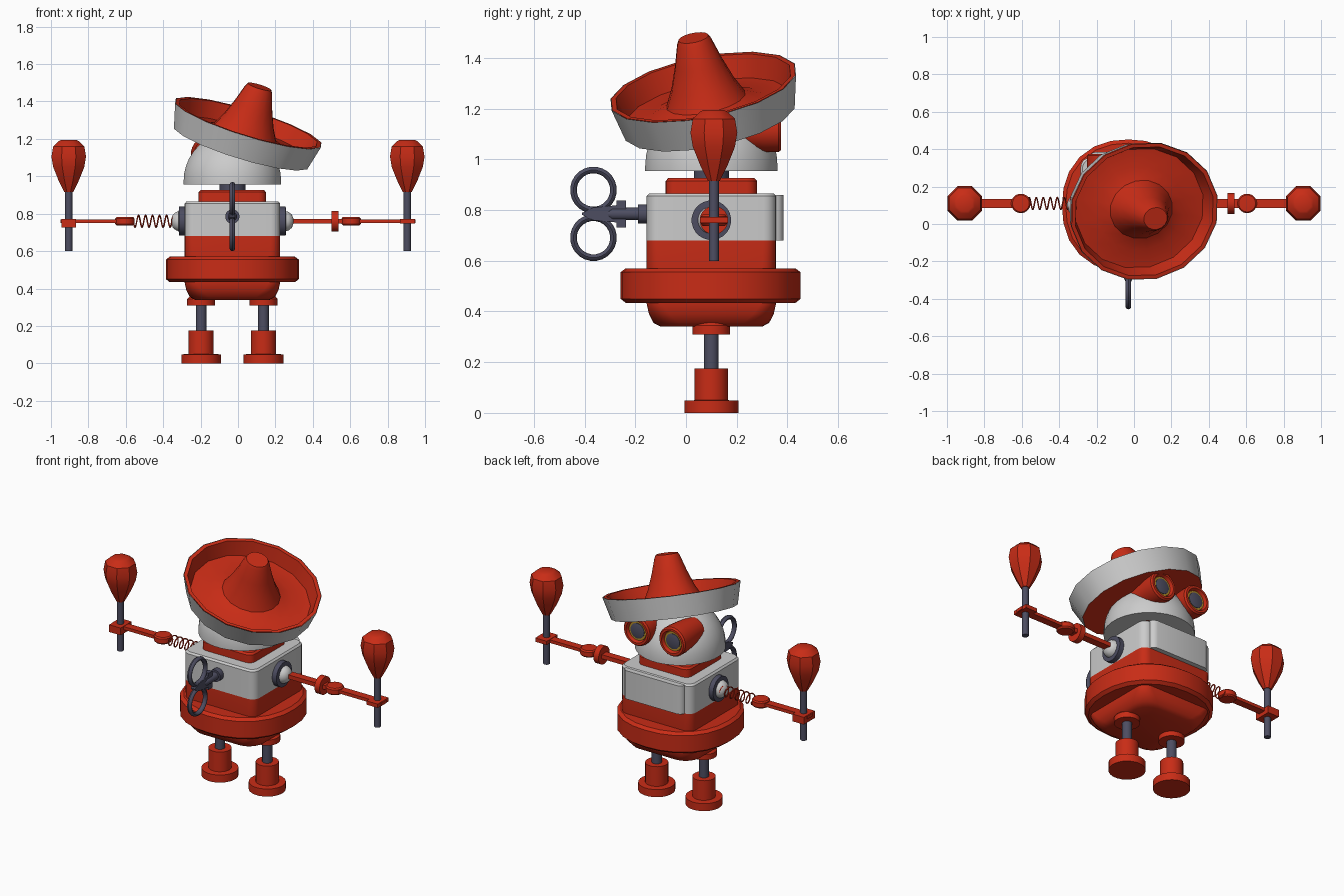
import bpy, bmesh, math
from mathutils import Vector

if "Cube" in bpy.data.objects:
    bpy.data.objects.remove(bpy.data.objects["Cube"])


def material(name, rgb):
    m = bpy.data.materials.new(name)
    m.diffuse_color = (*rgb, 1)
    m.use_nodes = True
    m.node_tree.nodes["Principled BSDF"].inputs["Base Color"].default_value = m.diffuse_color
    return m


RED = material("red", (0.58, 0.025, 0.008))
SLATE = material("slate", (0.075, 0.075, 0.12))
OCHRE = material("ochre", (0.45, 0.25, 0.02))
X, Y, Z = Vector((1, 0, 0)), Vector((0, 1, 0)), Vector((0, 0, 1))
CX, CY = -0.03, 0.1          # body centre
ARM_Y, ARM_Z = 0.11, 0.76


def finish(name, bm, mat=None, angle=35):
    bmesh.ops.recalc_face_normals(bm, faces=bm.faces)
    me = bpy.data.meshes.new(name)
    bm.to_mesh(me)
    bm.free()
    ob = bpy.data.objects.new(name, me)
    bpy.context.collection.objects.link(ob)
    if mat:
        me.materials.append(mat)
    bpy.ops.object.select_all(action='DESELECT')
    ob.select_set(True)
    bpy.context.view_layer.objects.active = ob
    bpy.ops.object.shade_smooth_by_angle(angle=math.radians(angle))
    return ob


def loft(name, rings, mat=None, caps=(True, True), angle=35):
    """Skin a list of equally sized point rings."""
    bm = bmesh.new()
    vs = [[bm.verts.new(p) for p in ring] for ring in rings]
    n = len(vs[0])
    for a, b in zip(vs, vs[1:]):
        for i in range(n):
            j = (i + 1) % n
            bm.faces.new((a[i], a[j], b[j], b[i]))
    for cap, ring in zip(caps, (vs[0], vs[-1])):
        if cap:
            bm.faces.new(ring)
    return finish(name, bm, mat, angle)


def lathe(name, profile, center, axis=Z, mat=None, n=24, caps=(True, True), sy=1, angle=35):
    """Revolve (radius, height) points round an axis."""
    q = Z.rotation_difference(axis)
    rings = []
    for r, h in profile:
        ts = [2 * math.pi * (i + 0.5) / n for i in range(n)]
        rings.append([Vector(center) + q @ Vector((r * math.cos(t), sy * r * math.sin(t), h)) for t in ts])
    return loft(name, rings, mat, caps, angle)


def rounded(half, corner, z):
    """Rounded square ring round the body centre."""
    pts = []
    for k, (sx, sy) in enumerate(((1, 1), (-1, 1), (-1, -1), (1, -1))):
        for i in range(6):
            t = math.pi / 2 * (k + i / 5)
            pts.append((CX + sx * (half - corner) + corner * math.cos(t),
                        CY + sy * (half - corner) + corner * math.sin(t), z))
    return pts


def box(name, lo, hi, mat=None, bevel=0.0):
    bm = bmesh.new()
    bmesh.ops.create_cube(bm, size=1)
    for v in bm.verts:
        v.co = [l + (c + 0.5) * (h - l) for c, l, h in zip(v.co, lo, hi)]
    if bevel:
        edges = [e for e in bm.edges if abs(e.verts[0].co.z - e.verts[1].co.z) > 1e-4]
        bmesh.ops.bevel(bm, geom=edges, offset=bevel, segments=3, profile=0.5, affect='EDGES')
    return finish(name, bm, mat)


# Body: rounded square shell in three steps, front panel and neck
loft("lower_body", [rounded(0.2, 0.1, 0.34), rounded(0.228, 0.1, 0.355), rounded(0.246, 0.08, 0.39),
                    rounded(0.255, 0.06, 0.43), rounded(0.255, 0.05, 0.68)], RED)
loft("upper_body", [rounded(0.255, 0.05, 0.68), rounded(0.255, 0.05, 0.855), rounded(0.245, 0.045, 0.866)])
loft("shoulder_plate", [rounded(0.18, 0.04, 0.86), rounded(0.18, 0.04, 0.915), rounded(0.17, 0.035, 0.926)], RED)
box("chest_panel", (-0.24, 0.3, 0.68), (0.18, 0.385, 0.86), None, 0.035)
lathe("neck", [(0.07, 0.92), (0.07, 0.965)], (CX, CY, 0), mat=SLATE)


# Belt: almost round, softly squared ring
def squircle(s, z, n=24, e=2.25):
    out = []
    for i in range(n):
        c, d = math.cos(2 * math.pi * i / n), math.sin(2 * math.pi * i / n)
        r = s / (abs(c) ** e + abs(d) ** e) ** (1 / e)
        out.append((CX + r * c, CY - 0.003 + r * d, z))
    return out


loft("belt", [squircle(s, z) for s, z in
              ((0.335, 0.434), (0.355, 0.45), (0.355, 0.555), (0.335, 0.57))], RED)

# Head dome
dome = [(0.262, 0.955)] + [(0.262 * math.cos(t), 0.975 + 0.262 * math.sin(t))
                           for t in [math.pi / 2 * i / 10 for i in range(10)]] + [(0.004, 1.237)]
lathe("head", dome, (CX, CY, 0), n=32)

# Eyes: tubes with ring and lens, looking toward +y
for side, ex in (("left", -0.16), ("right", 0.09)):
    c = (ex, 0, 1.12)
    lathe(side + "_eye_tube", [(0.075, 0.15), (0.092, 0.31), (0.092, 0.365), (0.084, 0.375),
                               (0.07, 0.375), (0.062, 0.35)], c, Y, RED)
    lathe(side + "_eye_ring", [(0.063, 0.345), (0.06, 0.358), (0.047, 0.358)], c, Y, OCHRE)
    lathe(side + "_eye_lens", [(0.048, 0.345), (0.048, 0.361), (0.03, 0.366)], c, Y, SLATE)

# Wide hat, tilted
tilt = Vector((0.31, -0.2, 1)).normalized()
hat = dict(center=(0.055, 0.068, 1.285), axis=tilt, n=16, sy=0.91)
lathe("hat_top", [(0.412, 0), (0.39, 0), (0.36, -0.09), (0.25, -0.085), (0.175, -0.055), (0.14, 0.01),
                  (0.105, 0.1), (0.076, 0.19), (0.066, 0.207)], mat=RED, caps=(False, True), **hat)
lathe("hat_band", [(0.38, -0.135), (0.415, 0)], caps=(False, False), **hat)
lathe("hat_underside", [(0.38, -0.135), (0.05, -0.13)], mat=RED, caps=(False, True), **hat)

# Legs and feet
for side, lx in (("left", -0.197), ("right", 0.136)):
    c = (lx, CY, 0)
    lathe(side + "_foot", [(0.107, 0), (0.107, 0.048), (0.067, 0.05), (0.067, 0.175)], c, mat=RED)
    lathe(side + "_leg", [(0.029, 0.17), (0.029, 0.36)], c, mat=SLATE, n=16)
    lathe(side + "_hip", [(0.075, 0.31), (0.075, 0.345), (0.055, 0.365), (0.025, 0.375)], c, mat=RED)

# Arms with shakers
for side, s in (("left", -1), ("right", 1)):
    shoulder = (CX + s * 0.25, CY, ARM_Z)
    lathe(side + "_shoulder_ring", [(0.078, 0), (0.078, 0.035), (0.055, 0.037)], shoulder, X * s, SLATE)
    lathe(side + "_shoulder_ball", [(0.055, 0.03), (0.05, 0.05), (0.036, 0.068), (0.012, 0.077)],
          shoulder, X * s)
    ex, hx = s * 0.605, s * 0.905
    lathe(side + "_elbow", [(0.045, -0.022), (0.052, -0.014), (0.052, 0.014), (0.045, 0.022), (0.025, 0.023)],
          (ex, ARM_Y, ARM_Z), mat=RED)
    a, b = sorted((ex, s * 0.95))
    box(side + "_forearm", (a, ARM_Y - 0.024, ARM_Z - 0.01), (b, ARM_Y + 0.024, ARM_Z + 0.01), RED)
    box(side + "_hand", (hx - 0.04, ARM_Y - 0.055, ARM_Z - 0.034 if s < 0 else ARM_Z - 0.012),
        (hx + 0.04, ARM_Y + 0.055, ARM_Z + 0.012), RED)
    lathe(side + "_shaker_handle", [(0.02, 0.6), (0.02, 0.93)], (hx, ARM_Y, 0), mat=SLATE, n=12)
    lathe(side + "_shaker_head", [(0.025, 0.915), (0.06, 0.98), (0.09, 1.05), (0.1, 1.105), (0.09, 1.16),
                                  (0.058, 1.188), (0.045, 1.194)], (hx, ARM_Y, 0), mat=RED, n=8)

# Right upper arm: rod and disc
box("right_upper_arm", (0.28, ARM_Y - 0.024, ARM_Z - 0.013), (0.57, ARM_Y + 0.024, ARM_Z + 0.013), RED)
lathe("right_arm_disc", [(0.056, 0.5), (0.056, 0.536)], (0, ARM_Y, ARM_Z), X, RED)

# Left upper arm: coil spring
cu = bpy.data.curves.new("left_arm_spring", 'CURVE')
cu.dimensions = '3D'
cu.bevel_depth = 0.004
cu.bevel_resolution = 1
sp = cu.splines.new('POLY')
N, TURNS = 96, 6
sp.points.add(N)
for i, p in enumerate(sp.points):
    t = 2 * math.pi * TURNS * i / N
    p.co = (-0.335 - 0.225 * i / N, ARM_Y + 0.032 * math.cos(t), ARM_Z + 0.032 * math.sin(t), 1)
cu.materials.append(RED)
bpy.context.collection.objects.link(bpy.data.objects.new("left_arm_spring", cu))

# Wind-up key on the -y side
KZ = 0.785
lathe("key_socket", [(0.038, -0.19), (0.038, -0.15)], (CX, 0, KZ), Y, SLATE)
lathe("key_shaft", [(0.012, -0.315), (0.025, -0.29), (0.025, -0.15)], (CX, 0, KZ), Y, SLATE, n=16)
half = [(-0.41, 0.004), (-0.365, 0.025), (-0.31, 0.03), (-0.275, 0.034), (-0.275, 0.053), (-0.237, 0.053)]
outline = half + [(y, -h) for y, h in reversed(half)]
loft("key_plate", [[(CX + dx, y, KZ + h) for y, h in outline] for dx in (-0.015, 0.015)], SLATE)
for label, dz in (("upper", 0.094), ("lower", -0.094)):
    lathe(label + "_key_loop", [(0.079 + 0.013 * math.cos(t), 0.015 * math.sin(t))
                                for t in [math.pi * i / 4 for i in range(9)]],
          (CX, -0.365, KZ + dz), X, SLATE, n=24, caps=(False, False), angle=50)
